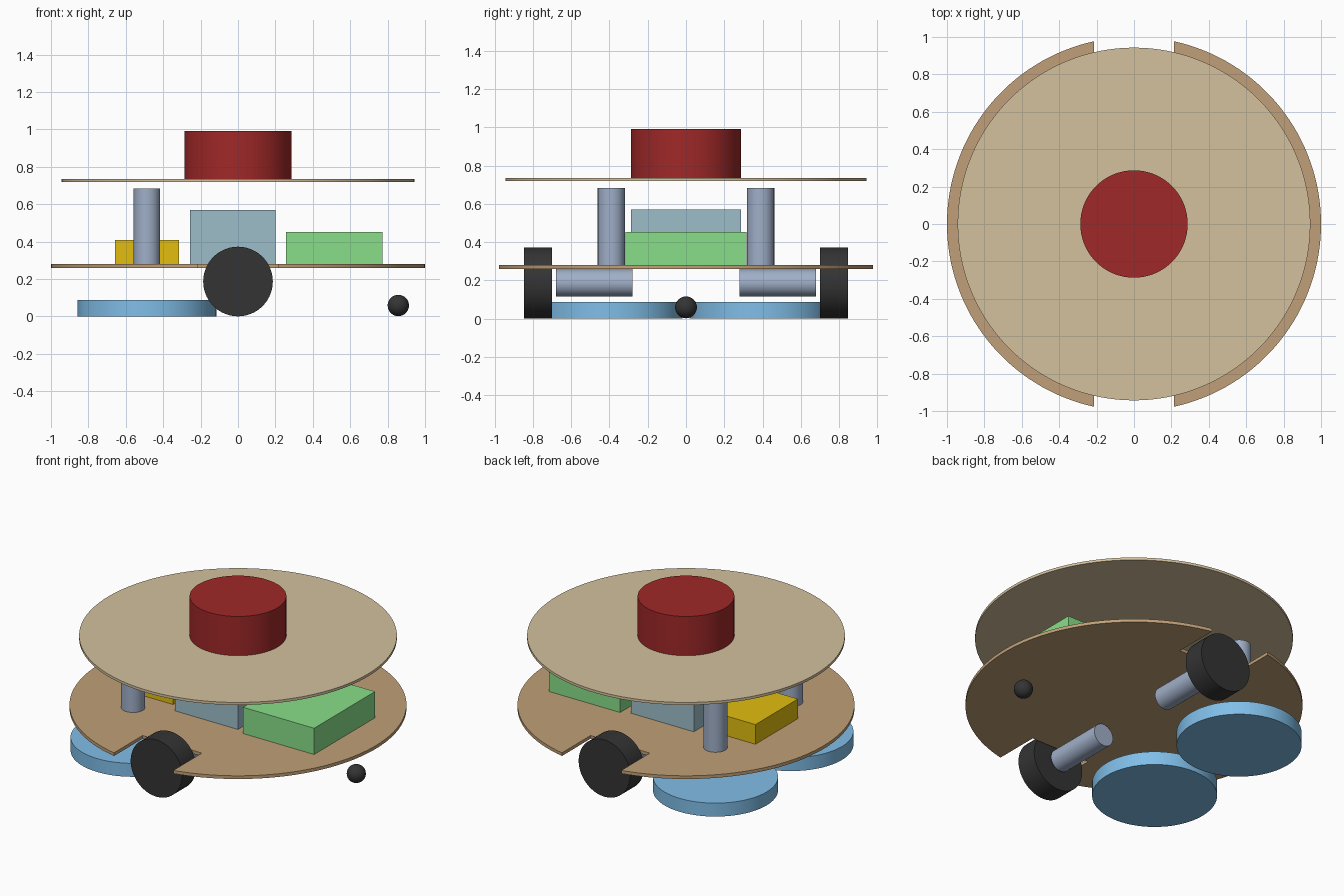
import bpy, bmesh
from math import radians, sin, cos, asin, pi

if "Cube" in bpy.data.objects:
    bpy.data.objects.remove(bpy.data.objects["Cube"])


def mat(name, rgb):
    m = bpy.data.materials.new(name)
    lin = [(c / 255 / 12.92) if c < 11 else ((c / 255 + 0.055) / 1.055) ** 2.4 for c in rgb]
    m.diffuse_color = (*lin, 1)
    m.use_nodes = True
    m.node_tree.nodes["Principled BSDF"].inputs["Base Color"].default_value = m.diffuse_color
    return m


TAN = mat("dark_wood", (192, 160, 120))
PALE = mat("pale_wood", (212, 193, 158))
RED = mat("red", (160, 40, 40))
STEEL = mat("steel", (160, 175, 200))
BLUE = mat("blue", (128, 190, 232))
BLACK = mat("rubber", (52, 52, 52))
GLASS = mat("grey_blue", (157, 190, 202))
GREEN = mat("green", (137, 222, 137))
YELLOW = mat("yellow", (226, 190, 15))


def finish(name, material, smooth=True):
    o = bpy.context.object
    o.name = name
    o.data.materials.append(material)
    if smooth:
        bpy.ops.object.shade_smooth_by_angle(angle=radians(30))
    return o


def disc(name, material, r, x, y, z0, z1, n=96):
    bpy.ops.mesh.primitive_cylinder_add(vertices=n, radius=r, depth=z1 - z0,
                                        location=(x, y, (z0 + z1) / 2))
    return finish(name, material)


def axle(name, material, r, y0, y1, z):
    bpy.ops.mesh.primitive_cylinder_add(vertices=96, radius=r, depth=abs(y1 - y0),
                                        location=(0, (y0 + y1) / 2, z),
                                        rotation=(pi / 2, 0, 0))
    return finish(name, material)


def box(name, material, x0, x1, hy, z0, z1):
    bpy.ops.mesh.primitive_cube_add(size=1, location=((x0 + x1) / 2, 0, (z0 + z1) / 2))
    bpy.context.object.scale = (x1 - x0, 2 * hy, z1 - z0)
    return finish(name, material, False)


def notched_plate(name, material, r, half_w, inner_y, z0, z1, n=64):
    # two side arcs joined by rectangular wheel notches
    a = pi / 2 - asin(half_w / r)
    right = [(r * cos(t), r * sin(t)) for t in (-a + 2 * a * i / n for i in range(n + 1))]
    half = right + [(half_w, inner_y), (-half_w, inner_y)]
    outline = half + [(-x, -y) for x, y in half]
    bm = bmesh.new()
    face = bm.faces.new([bm.verts.new((x, y, z0)) for x, y in outline])
    ext = bmesh.ops.extrude_face_region(bm, geom=[face])
    top = [v for v in ext["geom"] if isinstance(v, bmesh.types.BMVert)]
    bmesh.ops.translate(bm, verts=top, vec=(0, 0, z1 - z0))
    bmesh.ops.recalc_face_normals(bm, faces=bm.faces)
    me = bpy.data.meshes.new(name)
    bm.to_mesh(me)
    bm.free()
    o = bpy.data.objects.new(name, me)
    bpy.context.collection.objects.link(o)
    bpy.ops.object.select_all(action='DESELECT')
    o.select_set(True)
    bpy.context.view_layer.objects.active = o
    return finish(name, material)


# decks and top turret
notched_plate("lower_deck", TAN, 1.0, 0.215, 0.68, 0.26, 0.281)
disc("upper_deck", PALE, 0.943, 0, 0, 0.718, 0.735, 128)
disc("turret", RED, 0.287, 0, 0, 0.735, 0.992)

# boxes on the lower deck
box("centre_box", GLASS, -0.257, 0.2, 0.286, 0.281, 0.57)
box("front_box", GREEN, 0.257, 0.772, 0.315, 0.281, 0.453)
box("rear_box", YELLOW, -0.657, -0.316, 0.22, 0.281, 0.41)

# mirrored drive and brush parts
for s, side in ((-1, "near"), (1, "far")):
    axle("wheel_" + side, BLACK, 0.186, s * 0.70, s * 0.845, 0.187)
    axle("motor_" + side, STEEL, 0.072, s * 0.28, s * 0.68, 0.187)
    disc("brush_motor_" + side, STEEL, 0.071, -0.487, s * 0.39, 0.281, 0.683)
    disc("brush_" + side, BLUE, 0.371, -0.487, s * 0.39, 0.0, 0.088)

# caster ball
bpy.ops.mesh.primitive_uv_sphere_add(segments=32, ring_count=16, radius=0.057,
                                     location=(0.857, 0, 0.059))
finish("caster_ball", BLACK)
